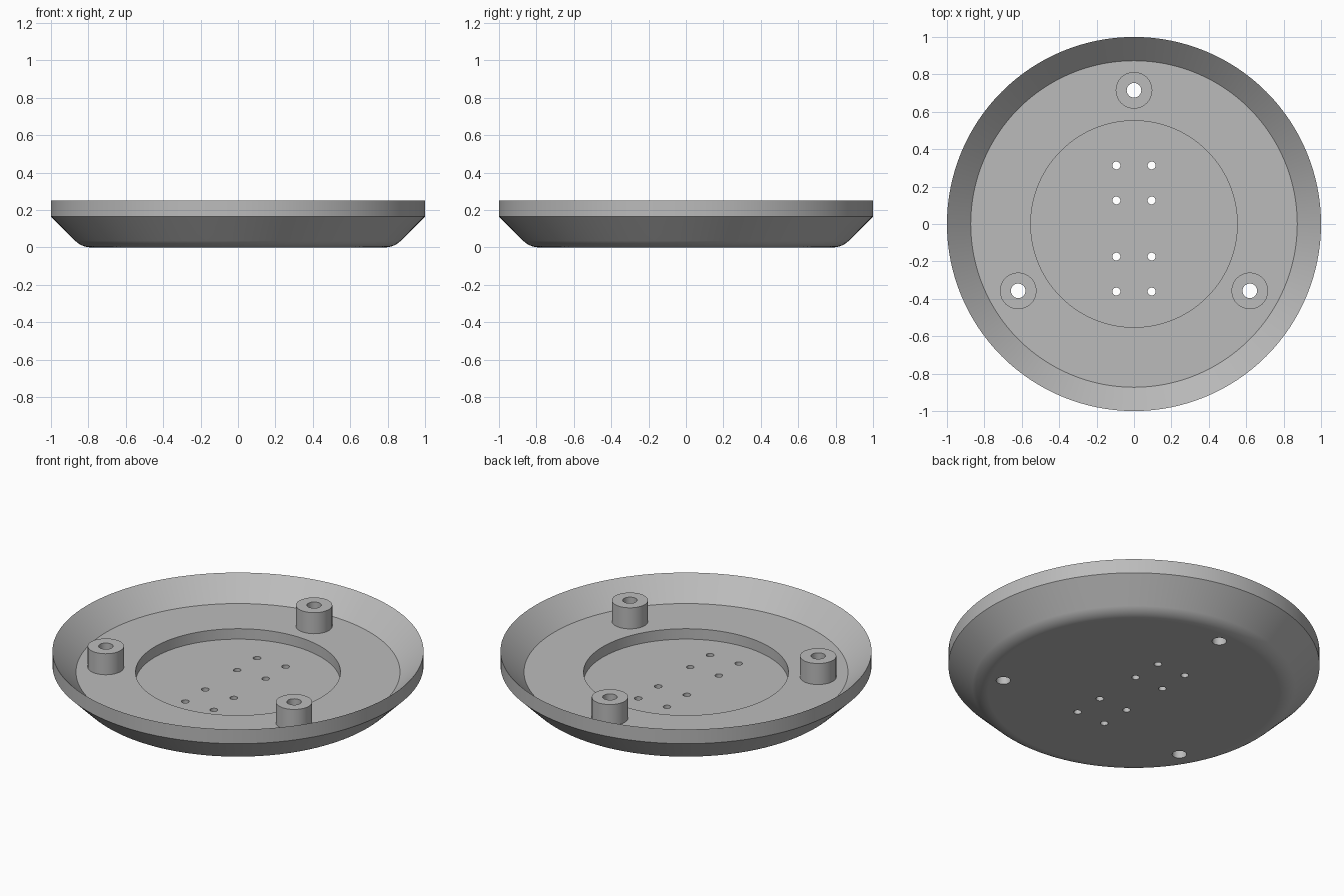
import bpy, bmesh, math
from mathutils import Matrix, Vector

cube = bpy.data.objects.get("Cube")
if cube:
    bpy.data.objects.remove(cube)

FLOOR, RIM, RECESS = 0.125, 0.25, 0.063
BOSS_R, BOSS_HOLE, SCREW_HOLE = 0.098, 0.039, 0.021

grey = bpy.data.materials.new("grey plastic")
grey.use_nodes = True
colour = (0.5, 0.5, 0.5, 1)
grey.diffuse_color = colour
grey.node_tree.nodes["Principled BSDF"].inputs["Base Color"].default_value = colour


def add_object(name, bm):
    mesh = bpy.data.meshes.new(name)
    bm.to_mesh(mesh)
    bm.free()
    obj = bpy.data.objects.new(name, mesh)
    mesh.materials.append(grey)
    bpy.context.collection.objects.link(obj)
    return obj


def lathe(name, profile, steps, closed=False):
    """Revolve (radius, height) points around z."""
    bm = bmesh.new()
    verts = [bm.verts.new((r, 0, z)) for r, z in profile]
    edges = [bm.edges.new(pair) for pair in zip(verts, verts[1:])]
    bmesh.ops.spin(bm, geom=verts + edges, cent=(0, 0, 0), axis=(0, 0, 1),
                   angle=math.tau, steps=steps)
    bmesh.ops.remove_doubles(bm, verts=bm.verts, dist=1e-5)
    if closed:  # cap the two open ends with flat discs
        bmesh.ops.holes_fill(bm, edges=[e for e in bm.edges if e.is_boundary], sides=0)
    bmesh.ops.recalc_face_normals(bm, faces=bm.faces)
    return add_object(name, bm)


def activate(obj):
    bpy.ops.object.select_all(action="DESELECT")
    obj.select_set(True)
    bpy.context.view_layer.objects.active = obj


def smooth(obj):
    activate(obj)
    bpy.ops.object.shade_smooth_by_angle(angle=math.radians(30))
    weighted = obj.modifiers.new("weighted normals", "WEIGHTED_NORMAL")
    weighted.keep_sharp = True


# Dish: recess, floor, sloping inner wall, rim band, 45 degree flare, rounded foot
fillet = 0.12
foot = 0.835 - fillet * math.tan(math.pi / 8)
profile = [(0.552, RECESS), (0.552, FLOOR), (0.873, FLOOR), (1, RIM), (1, 0.165)]
for i in range(8, -1, -1):
    a = math.pi / 4 * i / 8
    profile.append((foot + fillet * math.sin(a), fillet * (1 - math.cos(a))))
dish = lathe("dish", profile, 128, closed=True)

# Positions of the three bosses and the eight screw holes
bosses = [Vector((0.715 * math.cos(a), 0.715 * math.sin(a), 0))
          for a in (math.radians(90 + 120 * i) for i in range(3))]
screws = [Vector((x, y, 0)) for x in (-0.094, 0.094)
          for y in (0.313, 0.126, -0.174, -0.361)]

# Cut all through holes in one go
bm = bmesh.new()
for points, radius in ((bosses, BOSS_HOLE), (screws, SCREW_HOLE)):
    for p in points:
        bmesh.ops.create_cone(bm, cap_ends=True, segments=32, radius1=radius,
                              radius2=radius, depth=1, matrix=Matrix.Translation(p))
cutter = add_object("hole_cutter", bm)
cutter.hide_render = True
cut = dish.modifiers.new("holes", "BOOLEAN")
cut.operation = "DIFFERENCE"
cut.solver = "EXACT"
cut.object = cutter
activate(dish)
bpy.ops.object.modifier_apply(modifier=cut.name)
bpy.data.objects.remove(cutter)
smooth(dish)

# Hollow mounting bosses standing on the floor
for name, p in zip(("boss_back", "boss_right", "boss_left"), bosses):
    boss = lathe(name, [(BOSS_R, FLOOR), (BOSS_R, RIM),
                        (BOSS_HOLE, RIM), (BOSS_HOLE, FLOOR)], 32)
    boss.location = p
    smooth(boss)
